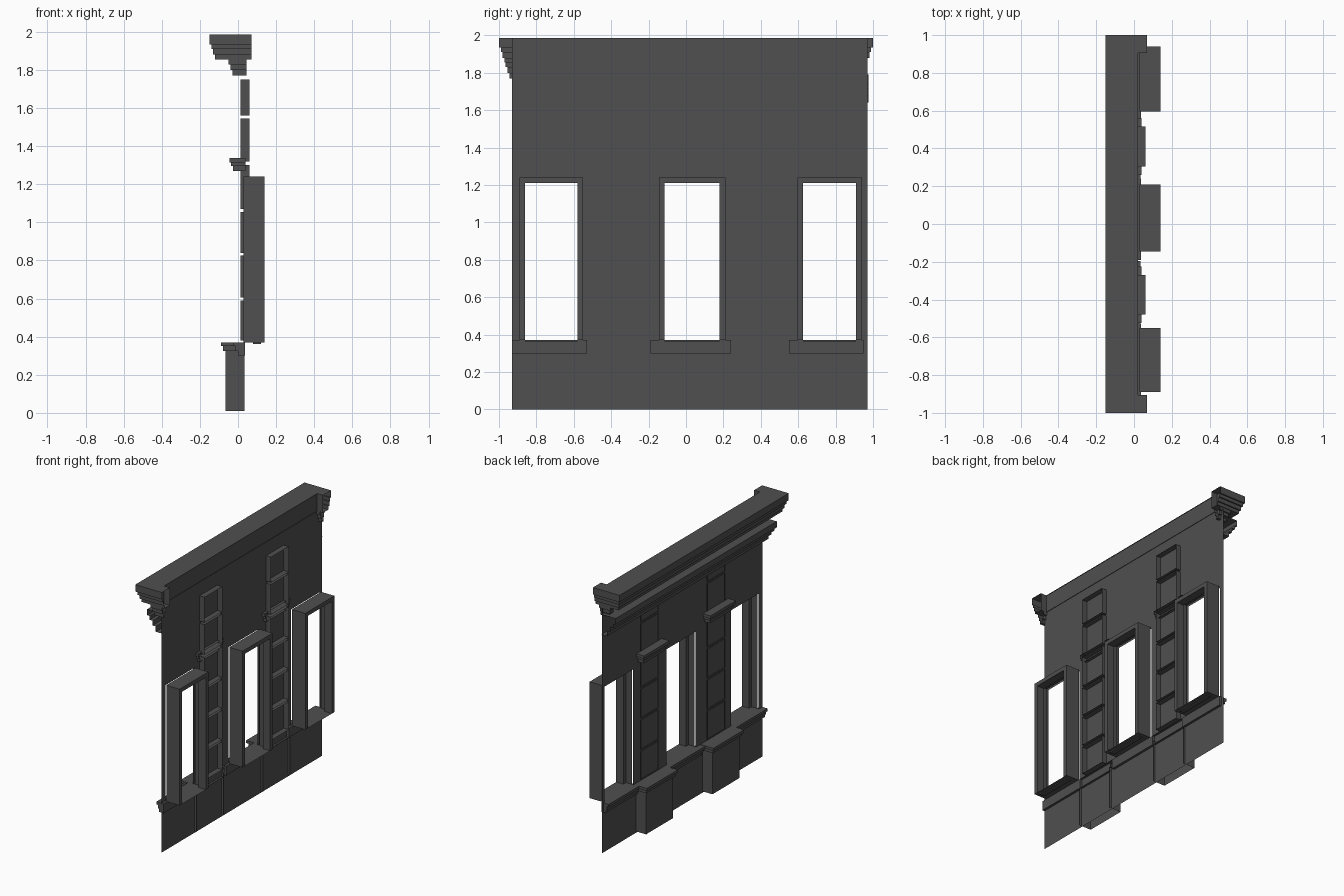
import bpy, bmesh

if "Cube" in bpy.data.objects:
    bpy.data.objects.remove(bpy.data.objects["Cube"])

WALL_X = 0.018
WINDOWS = [(-0.89, -0.55), (-0.145, 0.21), (0.595, 0.94)]   # y ranges
SILLS = [(-0.93, -0.53), (-0.19, 0.24), (0.55, 0.95)]
PILASTERS = [-0.375, 0.41]                                  # y centres
PANELS = [(0.38, 0.59), (0.605, 0.825), (0.84, 1.055),
          (1.07, 1.30), (1.32, 1.545), (1.56, 1.75)]        # z ranges
PANEL_HALF = 0.105

# Dark grey stone
stone = bpy.data.materials.new("dark_stone")
stone.diffuse_color = (0.08, 0.08, 0.08, 1)
stone.use_nodes = True
stone.node_tree.nodes["Principled BSDF"].inputs["Base Color"].default_value = stone.diffuse_color


def finish(name, bm, normals=True, open_back=False, open_bottom=False):
    bmesh.ops.remove_doubles(bm, verts=bm.verts, dist=1e-5)
    if normals:
        bmesh.ops.recalc_face_normals(bm, faces=bm.faces)
    bm.normal_update()
    gone = [f for f in bm.faces if (open_back and f.normal.x > 0.9)
            or (open_bottom and f.normal.z < -0.9)]
    bmesh.ops.delete(bm, geom=gone, context='FACES')
    me = bpy.data.meshes.new(name)
    bm.to_mesh(me)
    bm.free()
    me.materials.append(stone)
    ob = bpy.data.objects.new(name, me)
    bpy.context.collection.objects.link(ob)
    return ob


def quad(bm, *pts):
    bm.faces.new([bm.verts.new(p) for p in pts])


def loft(name, rings, **opts):
    """Skin a stack of equal-length closed rings of 3D points, capping both ends."""
    bm = bmesh.new()
    rows = [[bm.verts.new(p) for p in r] for r in rings]
    n = len(rows[0])
    for a, b in zip(rows, rows[1:]):
        for i in range(n):
            j = (i + 1) % n
            bm.faces.new((a[i], a[j], b[j], b[i]))
    bm.faces.new(rows[0])
    bm.faces.new(rows[-1])
    return finish(name, bm, **opts)


def block(name, x, y, z, **opts):
    return loft(name, [[(x[0], y[0], h), (x[1], y[0], h), (x[1], y[1], h), (x[0], y[1], h)]
                       for h in z], **opts)


def stepped(name, outline, tiers, **opts):
    """Stack of vertical tiers (z0, z1, inset); outline(inset) gives xy points."""
    rings = []
    for z0, z1, d in tiers:
        for z in (z0, z1):
            rings.append([(x, y, z) for x, y in outline(d)])
    return loft(name, rings, **opts)


# Wall sheet with window openings
holes = [(a + 0.005, b - 0.005, 0.37, 1.235) for a, b in WINDOWS]
ys = sorted({-0.93, 0.97} | {v for h in holes for v in h[:2]})
zs = sorted({0.0, 1.985} | {v for h in holes for v in h[2:]})
bm = bmesh.new()
for y0, y1 in zip(ys, ys[1:]):
    for z0, z1 in zip(zs, zs[1:]):
        cy, cz = (y0 + y1) / 2, (z0 + z1) / 2
        if not any(h[0] < cy < h[1] and h[2] < cz < h[3] for h in holes):
            quad(bm, (WALL_X, y0, z0), (WALL_X, y0, z1), (WALL_X, y1, z1), (WALL_X, y1, z0))
finish("wall", bm, False)

# Thin rims of the pilaster panels, standing behind the wall
for c in PILASTERS:
    bm = bmesh.new()
    y0, y1, x0, x1 = c - PANEL_HALF, c + PANEL_HALF, 0.013, 0.06
    for z0, z1 in PANELS:
        loop = [(y0, z0), (y1, z0), (y1, z1), (y0, z1)]
        for (ya, za), (yb, zb) in zip(loop, loop[1:] + loop[:1]):
            quad(bm, (x0, ya, za), (x0, yb, zb), (x1, yb, zb), (x1, ya, za))
    finish("pilaster_panel_rims", bm)

# Window reveals and frames
for y0, y1 in WINDOWS:
    zb, zt, t = 0.37, 1.24, 0.03
    outer = [(y0, zb), (y0, zt), (y1, zt), (y1, zb)]
    inner = [(y1 - t, zb), (y1 - t, zt - t), (y0 + t, zt - t), (y0 + t, zb)]
    loft("window_frame", [[(x, y, z) for y, z in outer + inner] for x in (0.08, 0.14)])
    bm = bmesh.new()
    for (ya, za), (yb, z2) in zip(outer, outer[1:]):
        quad(bm, (0.03, ya, za), (0.03, yb, z2), (0.08, yb, z2), (0.08, ya, za))
    quad(bm, (0.03, y0, zb), (0.03, y1, zb), (0.14, y1, zb), (0.14, y0, zb))
    finish("window_reveal", bm)
    block("window_bottom_rail", (0.08, 0.12), (y0 + t, y1 - t), (0.362, 0.37))

SILL_TIERS = [(0.30, 0.325, 0.024), (0.325, 0.35, 0.012), (0.35, 0.37, 0.0)]


def bracket(x0, x1, y0, y1, side=1):
    """Outline inset on the front and both ends, flush at the back."""
    return lambda d: [(x0 + d, y0 + d * side), (x1, y0 + d * side),
                      (x1, y1 - d * side), (x0 + d, y1 - d * side)]


# Window sills
for y0, y1 in SILLS:
    stepped("window_sill", bracket(-0.025, 0.036, y0, y1, 0), SILL_TIERS)

# Pedestals, their caps and the pilaster capitals, all hollow at the back
for c in PILASTERS:
    block("pedestal", (-0.065, 0.034), (c - 0.163, c + 0.155), (0.01, 0.30),
          open_back=True, open_bottom=True)
    stepped("pedestal_cap", bracket(-0.09, 0.034, c - 0.185, c + 0.18), SILL_TIERS,
            open_back=True)
    stepped("capital", bracket(-0.045, 0.04, c - 0.15, c + 0.15),
            [(1.27, 1.295, 0.018), (1.295, 1.315, 0.009), (1.315, 1.337, 0.0)],
            open_back=True)


# Cornice with short returns wrapping both ends
def returned(front, back, end):
    return lambda d: [(front + d, -end + d), (back, -end + d), (back, -0.905),
                      (0.022, -0.905), (0.022, 0.905), (back, 0.905),
                      (back, end - d), (front + d, end - d)]


stepped("cornice", returned(-0.15, 0.07, 1.0),
        [(1.855, 1.88, 0.03), (1.88, 1.91, 0.02), (1.91, 1.935, 0.01), (1.935, 1.987, 0.0)],
        open_back=True)

# Small stepped brackets under the cornice ends
for y0, y1 in ((-0.965, -0.905), (0.905, 0.965)):
    stepped("cornice_end_bracket", bracket(-0.05, 0.045, y0, y1),
            [(1.77, 1.80, 0.02), (1.80, 1.83, 0.01), (1.83, 1.855, 0.0)], open_back=True)

# Frieze moulding: an open profile swept along the wall
profile = [(WALL_X, 1.64), (-0.03, 1.64), (-0.03, 1.68), (-0.055, 1.68), (-0.055, 1.715),
           (-0.08, 1.715), (-0.08, 1.745), (-0.1, 1.745), (-0.1, 1.79), (WALL_X, 1.79)]
bm = bmesh.new()
for (xa, za), (xb, zb) in zip(profile, profile[1:]):
    quad(bm, (xa, -0.93, za), (xa, 0.975, za), (xb, 0.975, zb), (xb, -0.93, zb))
finish("frieze_moulding", bm)
